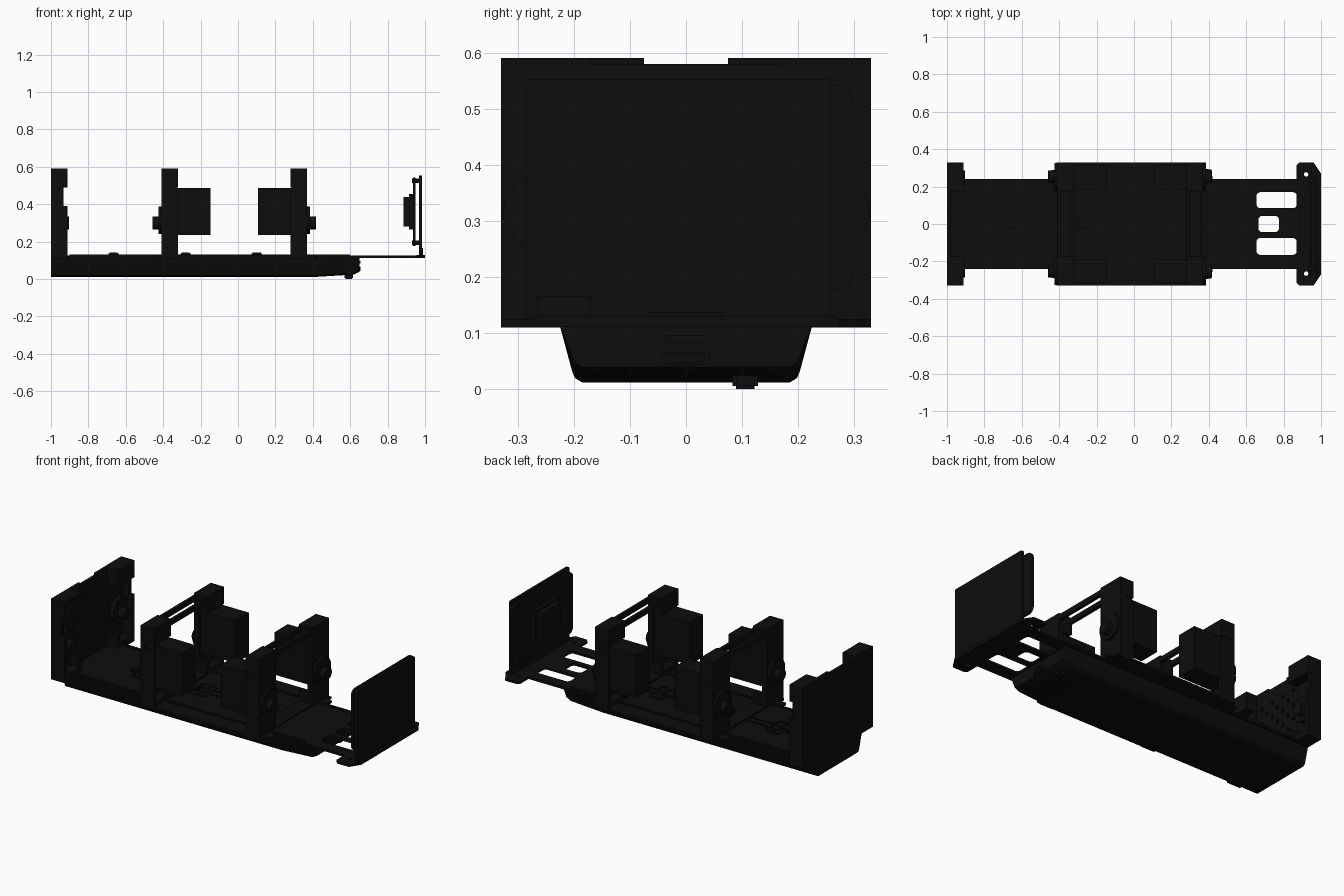
import bpy, bmesh, math
from mathutils import Matrix

if "Cube" in bpy.data.objects:
    bpy.data.objects.remove(bpy.data.objects["Cube"])

mat = bpy.data.materials.new("black_plastic")
mat.diffuse_color = (0.004, 0.004, 0.004, 1)
mat.use_nodes = True
mat.node_tree.nodes["Principled BSDF"].inputs["Base Color"].default_value = mat.diffuse_color


def finish(name, bm):
    me = bpy.data.meshes.new(name)
    bmesh.ops.recalc_face_normals(bm, faces=bm.faces)
    bm.to_mesh(me)
    bm.free()
    ob = bpy.data.objects.new(name, me)
    bpy.context.collection.objects.link(ob)
    me.materials.append(mat)
    return ob


def box(name, x, y, z, bevel=0):
    bm = bmesh.new()
    bmesh.ops.create_cube(bm, size=1)
    for v in bm.verts:
        v.co = [(r[0] + r[1]) / 2 + c * (r[1] - r[0]) for c, r in zip(v.co, (x, y, z))]
    if bevel:
        bmesh.ops.bevel(bm, geom=bm.edges[:], offset=bevel, segments=2, affect='EDGES')
    return finish(name, bm)


def disc_x(name, x0, x1, y, z, r):
    bm = bmesh.new()
    m = Matrix.Translation(((x0 + x1) / 2, y, z)) @ Matrix.Rotation(math.pi / 2, 4, 'Y')
    bmesh.ops.create_cone(bm, cap_ends=True, segments=32, radius1=r, radius2=r,
                          depth=abs(x1 - x0), matrix=m)
    return finish(name, bm)


def plate(name, loops, lo, hi, axis='z'):
    """Flat plate with holes: first loop is the outline, the others are holes."""
    cu = bpy.data.curves.new(name, 'CURVE')
    cu.dimensions, cu.fill_mode = '2D', 'BOTH'
    cu.extrude = (hi - lo) / 2
    for pts in loops:
        sp = cu.splines.new('POLY')
        sp.points.add(len(pts) - 1)
        for p, q in zip(sp.points, pts):
            p.co = (q[0], q[1], 0, 1)
        sp.use_cyclic_u = True
    ob = bpy.data.objects.new(name, cu)
    bpy.context.collection.objects.link(ob)
    mid = (lo + hi) / 2
    if axis == 'x':
        ob.rotation_euler = (math.pi / 2, 0, math.pi / 2)
        ob.location.x = mid
    else:
        ob.location.z = mid
    bpy.ops.object.select_all(action='DESELECT')
    ob.select_set(True)
    bpy.context.view_layer.objects.active = ob
    bpy.ops.object.convert(target='MESH')
    ob = bpy.context.object
    ob.data.materials.clear()
    ob.data.materials.append(mat)
    return ob


def circle(u, v, r, n=16):
    return [(u + r * math.cos(2 * math.pi * i / n), v + r * math.sin(2 * math.pi * i / n)) for i in range(n)]


def rounded(u0, u1, v0, v1, r, n=4):
    pts = []
    for k, (cu, cv) in enumerate([(u1 - r, v1 - r), (u0 + r, v1 - r), (u0 + r, v0 + r), (u1 - r, v0 + r)]):
        for i in range(n + 1):
            a = math.pi / 2 * (k + i / n)
            pts.append((cu + r * math.cos(a), cv + r * math.sin(a)))
    return pts


# floor plate with widened shoulders and front cut-outs
half = [(1, .27), (.96, .33), (.885, .33), (.87, .315), (.87, .24), (.42, .24), (.415, .29),
        (.385, .295), (.385, .33), (-.415, .33), (-.42, .29), (-.46, .285), (-.46, .24),
        (-.905, .24), (-.915, .33), (-1, .33)]
outline = half + [(x, -y) for x, y in reversed(half)]
holes = [rounded(.655, .87, .085, .17, .02), rounded(.655, .87, -.165, -.075, .02),
         rounded(.665, .775, -.043, .043, .02), circle(.92, .265, .012), circle(.92, -.265, .012)]
holes += [[(-.1, s * .229), (.11, s * .222), (.11, s * .216), (-.1, s * .22)] for s in (1, -1)]
plate("floor_plate", [outline] + holes, .112, .125)

# tapered tray under the floor
bm = bmesh.new()
rings = []
for x, zb in ((-1, .012), (.42, .012), (.62, .024), (.65, .04)):
    prof = [(.225, .114), (.203, zb + .02), (.198, zb + .008), (.185, zb)]
    prof += [(-y, z) for y, z in reversed(prof)]
    rings.append([bm.verts.new((x, y, z)) for y, z in prof])
for a, b in zip(rings, rings[1:]):
    for i in range(8):
        bm.faces.new((a[i], a[(i + 1) % 8], b[(i + 1) % 8], b[i]))
bm.faces.new(rings[0])
bm.faces.new(rings[-1])
finish("battery_tray", bm)
box("tray_foot", (.57, .615), (.083, .128), (0, .04), .006)
plate("tray_port_rim", [rounded(-.042, .042, .044, .066, .009), rounded(-.032, .032, .049, .061, .005)],
      .648, .655, 'x')
box("tray_port_ledge", (.648, .654), (-.035, .035), (.083, .096))

# cable clips and guide ridges on the floor
for i, x in enumerate((-.665, -.28, .1)):
    box("cable_clip", (x - .028, x + .028), (-.03, .03), (.12, .142), .006)
    for dx in (.03, .075):
        plate("cable_oval", [rounded(x + dx - .03, x + dx + .03, -.078, .078, .029),
                             rounded(x + dx - .02, x + dx + .02, -.066, .066, .019)], .12, .13)
for s in (1, -1):
    box("guide_ridge", (-.69, .26), (s * .022 - .003, s * .022 + .003), (.12, .13))
    box("floor_rib", (-.9, .6), (s * .225 - .008, s * .225 + .008), (.112, .131))


# one leg pillar: cap, outer wall, web and hip bearing; x0 is the web side, d points to the flange side
def pillar(name, x0, d, s, horn):
    def span(a, b):
        return tuple(sorted((x0 + d * a, x0 + d * b)))

    def side(a, b):
        return tuple(sorted((s * a, s * b)))
    box(name + "_cap", span(0, .088), side(.17, .33), (.49, .59))
    box(name + "_web", span(0, .03), side(.17, .33), (.11, .5))
    if horn < 0:
        box(name + "_wall_low", span(0, .088), side(.305, .33), (.11, .39))
        box(name + "_wall_high", span(0, .066), side(.305, .33), (.39, .5))
    else:
        box(name + "_wall_low", span(0, .088), side(.305, .33), (.11, .46))
        box(name + "_wall_neck", span(.005, .083), side(.285, .325), (.46, .49))
    box(name + "_inner_wall", span(0, .088), side(.17, .19), (.11, .2))
    box(name + "_foot", span(0, .088), side(.17, .33), (.11, .15))
    h0 = x0 if horn > 0 else x0 + d * .02
    e = -d if horn > 0 else d
    k = 1 if horn > 0 else 2.3
    disc_x(name + "_bearing", h0, h0 + e * .015 * k, s * .252, .315, .074)
    disc_x(name + "_horn", h0, h0 + e * .048 * (1 if horn > 0 else 1.6), s * .252, .3, .034)


# two shoulder frames with servos and twin top bars
for tag, x0, d in (("rear_shoulder", -.41, 1), ("front_shoulder", .37, -1)):
    for s in (1, -1):
        pillar(tag, x0, d, s, 1)
        box(tag + "_servo", sorted((x0 + d * .012, x0 + d * .262)), sorted((s * .19, s * .315)), (.235, .488))
    for a in (0, .07):
        box(tag + "_top_bar", sorted((x0 + d * a, x0 + d * (a + .018))), (-.18, .18), (.55, .58))
    box(tag + "_sill", sorted((x0, x0 + d * .088)), (-.18, .18), (.112, .135))

# perforated end panel with its pillars
panel = [(-.33, .11), (.33, .11), (.33, .59), (.075, .59), (.075, .578), (-.075, .578), (-.075, .59), (-.33, .59)]
vents = []
for i in range(7):
    for j in range(7):
        if (i + j) % 2 == 0:
            vents.append(circle((i - 3) * .043, .36 + (j - 3) * .043, .01, 10))
plate("end_panel", [panel] + vents, -1, -.98, 'x')
for s in (1, -1):
    pillar("end_panel", -1, 1, s, -1)

# front plate, circuit board and sensor block
plate("front_plate", [rounded(-.285, .258, .12, .553, .006)], .968, .984, 'x')
plate("circuit_board", [rounded(-.275, .3, .178, .543, .035)], .936, .95, 'x')
box("sensor_block", (.885, .937), (-.09, .09), (.28, .44))
box("sensor_base", (.915, .937), (-.12, .12), (.265, .455))
for y in (-.24, .23):
    for z in (.195, .525):
        disc_x("standoff", .93, .97, y, z, .012)
box("front_plate_ledge", (.955, 1), (-.27, .27), (.112, .13))
box("front_plate_clip", (.98, .988), (-.265, -.17), (.13, .165))
box("front_plate_slot", (.98, .988), (-.065, .065), (.13, .138))

for ob in bpy.context.scene.objects:
    ob.select_set(ob.type == 'MESH')
bpy.context.view_layer.objects.active = bpy.context.scene.objects[0]
bpy.ops.object.shade_smooth_by_angle(angle=math.radians(30))
